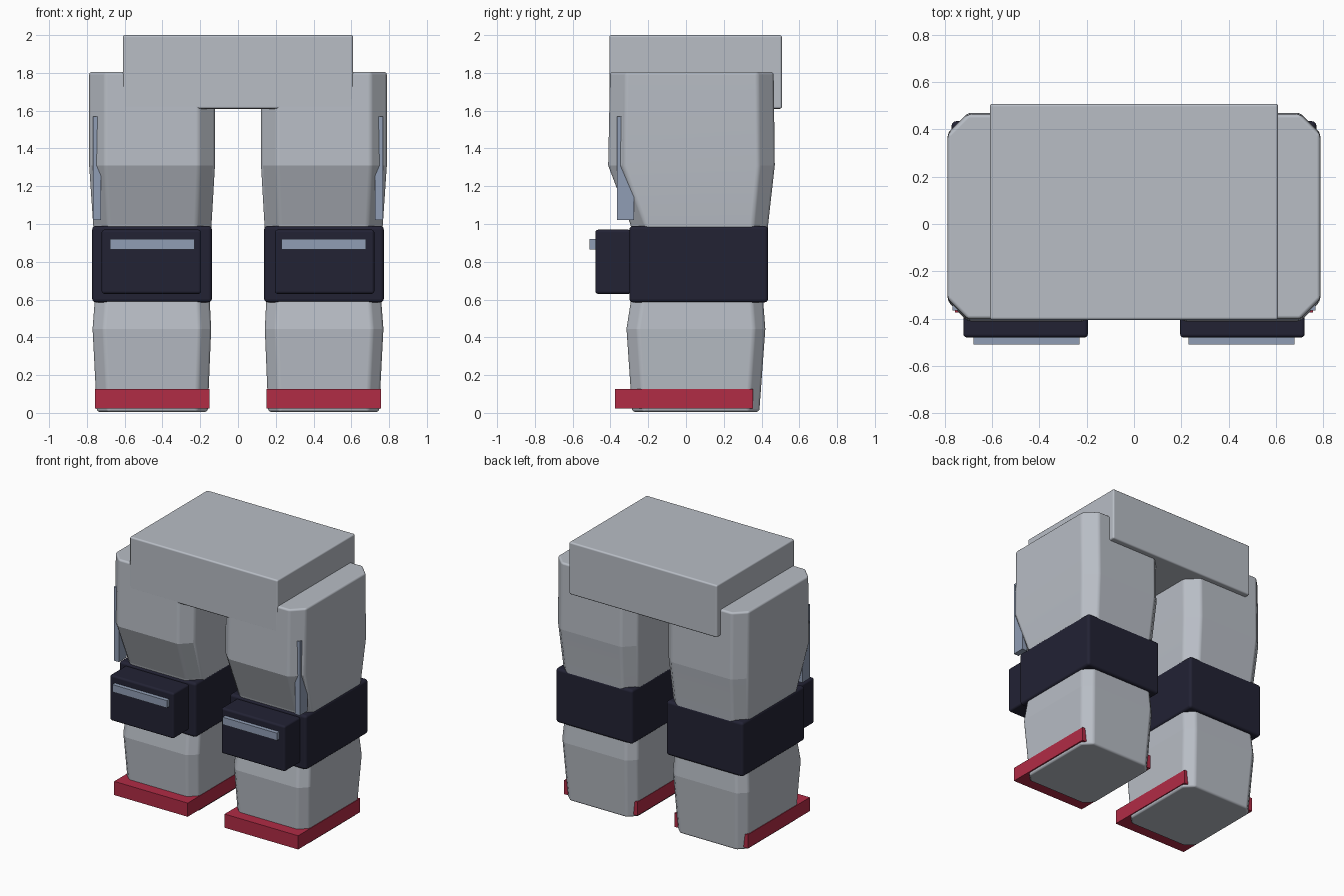
import bpy, bmesh, math

if "Cube" in bpy.data.objects:
    bpy.data.objects.remove(bpy.data.objects["Cube"])


def material(name, rgb):
    m = bpy.data.materials.new(name)
    m.diffuse_color = (*rgb, 1)
    m.use_nodes = True
    m.node_tree.nodes["Principled BSDF"].inputs["Base Color"].default_value = m.diffuse_color
    return m


GREY = material("light grey", (0.48, 0.51, 0.56))
NAVY = material("dark navy", (0.016, 0.016, 0.034))
RED = material("red", (0.44, 0.025, 0.06))
BLUE = material("pale blue", (0.28, 0.34, 0.46))


def finish(name, bm, mat, bevel=0.0, mirror=False):
    """Turn a bmesh into an object with softened edges and an optional twin."""
    bmesh.ops.recalc_face_normals(bm, faces=bm.faces)
    me = bpy.data.meshes.new(name)
    bm.to_mesh(me)
    bm.free()
    me.materials.append(mat)
    ob = bpy.data.objects.new(name, me)
    bpy.context.collection.objects.link(ob)
    if bevel:
        me.shade_smooth()
        me.set_sharp_from_angle(angle=math.radians(4))
        b = ob.modifiers.new("soft edges", 'BEVEL')
        b.width = bevel
        b.segments = 3
        b.limit_method = 'ANGLE'
        b.angle_limit = math.radians(30)
        b.harden_normals = True
    if mirror:
        ob.modifiers.new("other side", 'MIRROR')
    return ob


def box(name, x, y, z, mat, bevel=0.0, mirror=True):
    bm = bmesh.new()
    bmesh.ops.create_cube(bm, size=1)
    for v in bm.verts:
        v.co = [(a + b) / 2 + c * (b - a) for c, (a, b) in zip(v.co, (x, y, z))]
    return finish(name, bm, mat, bevel, mirror)


def limb(name, sections):
    """Loft of rectangles with cut corners: (z, x0, x1, y0, y1, cut)."""
    bm = bmesh.new()
    rings = []
    for z, x0, x1, y0, y1, c in sections:
        pts = [(x0 + c, y0), (x1 - c, y0), (x1, y0 + c), (x1, y1 - c),
               (x1 - c, y1), (x0 + c, y1), (x0, y1 - c), (x0, y0 + c)]
        rings.append([bm.verts.new((px, py, z)) for px, py in pts])
    for lo, hi in zip(rings, rings[1:]):
        for i in range(8):
            j = (i + 1) % 8
            bm.faces.new((lo[i], lo[j], hi[j], hi[i]))
    bm.faces.new(rings[0])
    bm.faces.new(rings[-1])
    return finish(name, bm, GREY, 0.015, True)


# Waist block
box("waist", (-0.61, 0.61), (-0.406, 0.508), (1.61, 2.0), GREY, 0.012, False)

# Legs
limb("thigh", [(0.85, 0.15, 0.755, -0.26, 0.42, 0.08),
               (1.0, 0.14, 0.767, -0.295, 0.435, 0.08),
               (1.31, 0.122, 0.788, -0.412, 0.47, 0.085),
               (1.805, 0.122, 0.788, -0.402, 0.464, 0.085)])
limb("shin", [(0.005, 0.16, 0.747, -0.285, 0.388, 0.06),
              (0.445, 0.142, 0.77, -0.315, 0.42, 0.06),
              (0.70, 0.155, 0.75, -0.275, 0.40, 0.06)])

# Knee bands and front pads with trim
box("knee_band", (0.138, 0.772), (-0.30, 0.435), (0.585, 0.99), NAVY, 0.02)
box("knee_pad", (0.195, 0.722), (-0.48, -0.29), (0.63, 0.97), NAVY, 0.015)
box("knee_pad_trim", (0.23, 0.678), (-0.51, -0.46), (0.865, 0.92), BLUE)

# Corner strips on the outer thighs
box("thigh_strip", (0.725, 0.767), (-0.366, -0.275), (1.02, 1.57), BLUE)

# Red soles
box("sole_band", (0.152, 0.758), (-0.375, 0.355), (0.024, 0.126), RED)
